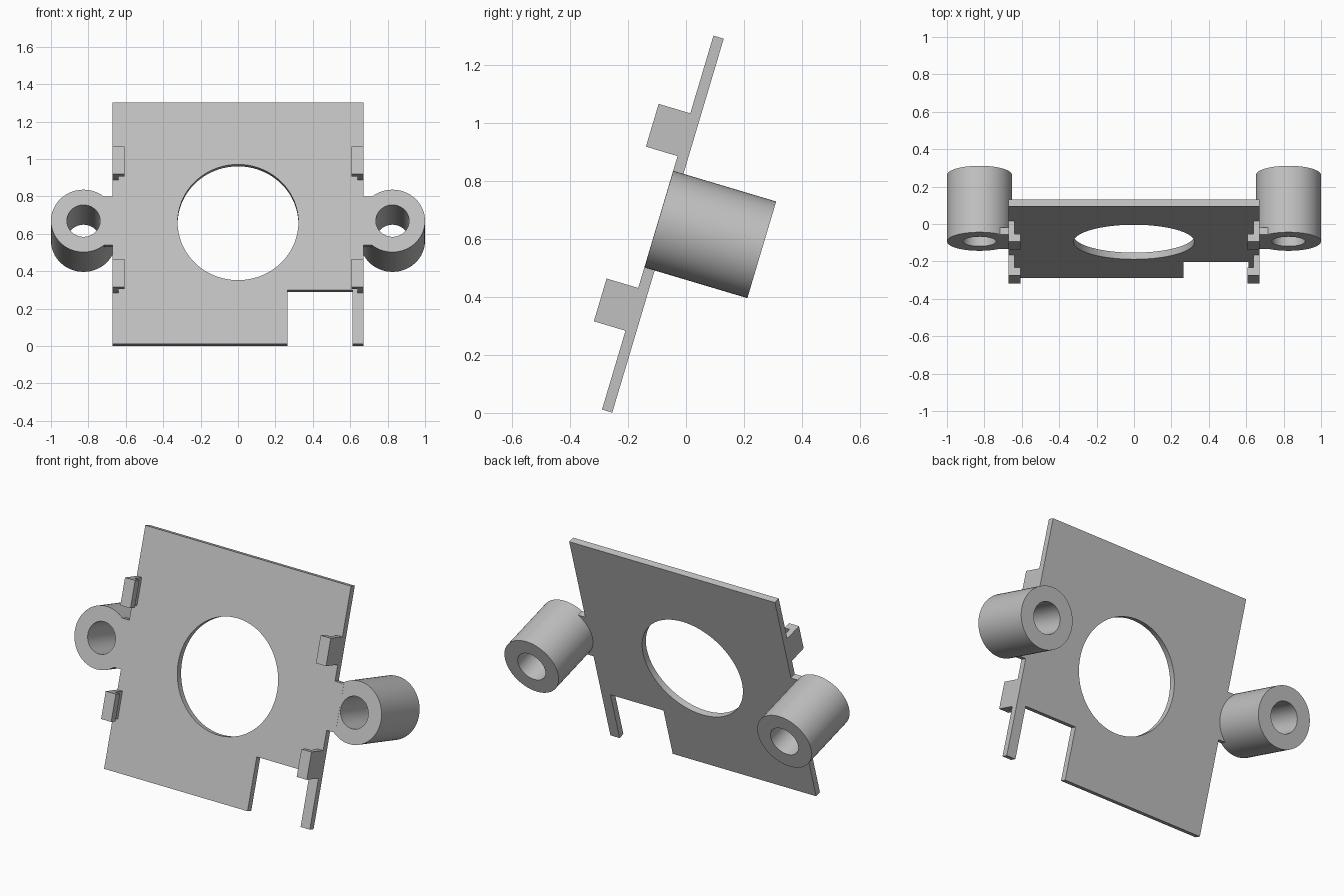
import bpy, bmesh, math
from mathutils import Matrix

if "Cube" in bpy.data.objects:
    bpy.data.objects.remove(bpy.data.objects["Cube"], do_unlink=True)

grey = bpy.data.materials.new("light_grey")
grey.use_nodes = True
colour = (0.53, 0.53, 0.53, 1)
grey.diffuse_color = colour
grey.node_tree.nodes["Principled BSDF"].inputs["Base Color"].default_value = colour

# Leaning frame: x across, y up the plate, z out of its front face
LEAN = math.radians(16.6)
FRAME = Matrix.Translation((0, -0.29, 0.0115)) @ Matrix.Rotation(math.pi / 2 - LEAN, 4, "X")

THICK = 0.037
BOSS_X, BOSS_Y, BOSS_R = 0.826, 0.686, 0.174


def circle(cx, cy, r, n=64):
    return [(cx + r * math.cos(2 * math.pi * i / n),
             cy + r * math.sin(2 * math.pi * i / n)) for i in range(n)]


def extrude(name, loops, lo, hi, local=Matrix()):
    """Fill closed loops (inner ones become holes) and extrude from lo to hi."""
    curve = bpy.data.curves.new(name, "CURVE")
    curve.dimensions = "2D"
    curve.fill_mode = "BOTH"
    curve.extrude = (hi - lo) / 2
    for loop in loops:
        spline = curve.splines.new("POLY")
        spline.points.add(len(loop) - 1)
        for point, (x, y) in zip(spline.points, loop):
            point.co = (x, y, 0, 1)
        spline.use_cyclic_u = True
    temp = bpy.data.objects.new(name + "_outline", curve)
    bpy.context.collection.objects.link(temp)
    graph = bpy.context.evaluated_depsgraph_get()
    mesh = bpy.data.meshes.new_from_object(temp.evaluated_get(graph))
    bpy.data.objects.remove(temp, do_unlink=True)
    bpy.data.curves.remove(curve)

    bm = bmesh.new()
    bm.from_mesh(mesh)
    bmesh.ops.remove_doubles(bm, verts=bm.verts, dist=1e-5)
    bm.transform(Matrix.Translation((0, 0, (lo + hi) / 2)))
    bm.transform(FRAME @ local)
    bmesh.ops.recalc_face_normals(bm, faces=bm.faces)
    bm.to_mesh(mesh)
    bm.free()
    mesh.materials.clear()
    mesh.materials.append(grey)

    obj = bpy.data.objects.new(name, mesh)
    bpy.context.collection.objects.link(obj)
    bpy.ops.object.select_all(action="DESELECT")
    obj.select_set(True)
    bpy.context.view_layer.objects.active = obj
    bpy.ops.object.shade_smooth_by_angle(angle=math.radians(30))
    return obj


# Plate with notch, thin leg, side necks and the large round opening
W, H, NECK = 0.672, 1.347, 0.73
n_lo, n_hi = BOSS_Y - 0.136, BOSS_Y + 0.136
outline = [(-W, 0), (0.265, 0), (0.265, 0.301), (0.612, 0.301), (0.612, 0), (W, 0),
           (W, n_lo), (NECK, n_lo), (NECK, n_hi), (W, n_hi), (W, H),
           (-W, H), (-W, n_hi), (-NECK, n_hi), (-NECK, n_lo), (-W, n_lo)]
extrude("plate", [outline, circle(0, 0.678, 0.323, 96)], -THICK, 0)

# Screw bosses and hooked clips on both sides
clip = [(W, -0.005), (W, 0.114), (0.606, 0.114), (0.606, 0.072), (0.639, 0.072), (0.639, -0.005)]
STAND = Matrix.Rotation(math.pi / 2, 4, "X")
for side, label in ((1, "left"), (-1, "right")):
    extrude(label + "_boss",
            [circle(side * BOSS_X, BOSS_Y, BOSS_R), circle(side * BOSS_X, BOSS_Y, 0.089)],
            -0.371, -0.0005)
    profile = [(side * x, z) for x, z in clip]
    for level, y in (("lower", 0.361), ("upper", 0.99)):
        extrude(f"{label}_{level}_clip", [profile], -0.077, 0.077,
                Matrix.Translation((0, y, 0)) @ STAND)
